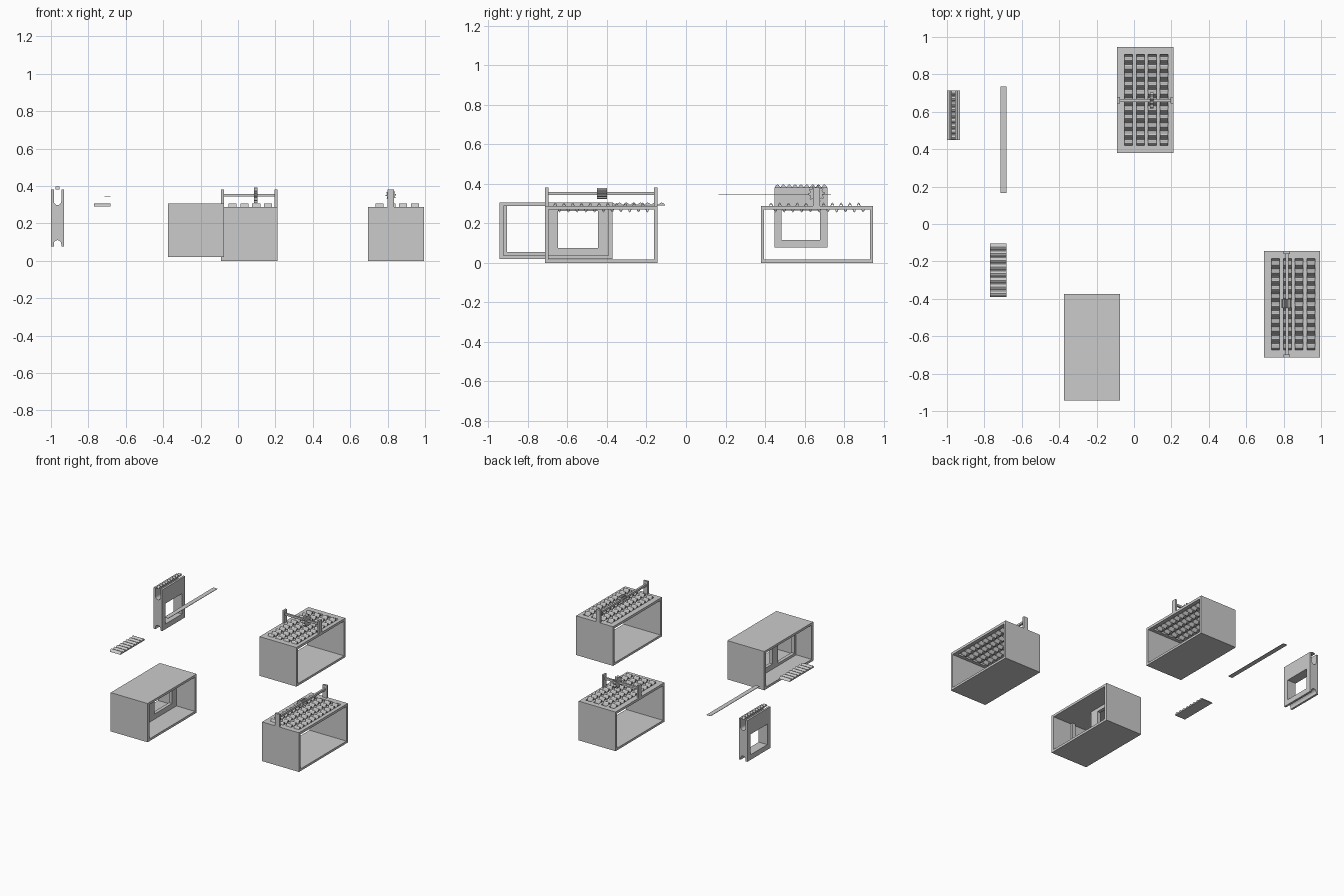
import bpy, bmesh, math

if "Cube" in bpy.data.objects:
    bpy.data.objects.remove(bpy.data.objects["Cube"])

def finish(name, bm):
    bmesh.ops.recalc_face_normals(bm, faces=bm.faces)
    me = bpy.data.meshes.new(name)
    bm.to_mesh(me)
    bm.free()
    ob = bpy.data.objects.new(name, me)
    bpy.context.collection.objects.link(ob)
    return ob

def box(bm, x0, x1, y0, y1, z0, z1):
    vs = bmesh.ops.create_cube(bm, size=1)['verts']
    for v in vs:
        v.co = ((x0 + x1) / 2 + v.co.x * (x1 - x0),
                (y0 + y1) / 2 + v.co.y * (y1 - y0),
                (z0 + z1) / 2 + v.co.z * (z1 - z0))

def boxes(name, *dims):
    bm = bmesh.new()
    for d in dims:
        box(bm, *d)
    return finish(name, bm)

def prism(bm, pts, axis, a, b):
    """Extrude a 2D profile along x (pts = y,z) or y (pts = x,z)."""
    put = (lambda p, t: (t, p[0], p[1])) if axis == 'x' else (lambda p, t: (p[0], t, p[1]))
    f = bm.faces.new([bm.verts.new(put(p, a)) for p in pts])
    ext = bmesh.ops.extrude_face_region(bm, geom=[f])['geom']
    d = put((0, 0), b - a)
    bmesh.ops.translate(bm, verts=[e for e in ext if isinstance(e, bmesh.types.BMVert)], vec=d)

def wave(bm, x0, x1, y0, y1, zc, amp, n, thick):
    """Corrugated strip running along y."""
    rows = []
    for i in range(n * 8 + 1):
        y = y0 + (y1 - y0) * i / (n * 8)
        z = zc + amp * math.sin(i * math.pi / 4)
        rows.append([bm.verts.new(c) for c in
                     ((x0, y, z + thick), (x1, y, z + thick), (x1, y, z - thick), (x0, y, z - thick))])
    for a, b in zip(rows, rows[1:]):
        for k in range(4):
            bm.faces.new((a[k], a[(k + 1) % 4], b[(k + 1) % 4], b[k]))
    bm.faces.new(rows[0])
    bm.faces.new(rows[-1][::-1])

def scallops(y0, y1, n, base, low, high):
    pts = [(y1, base), (y0, base)]
    for i in range(n):
        for k in range(5):
            pts.append((y0 + (y1 - y0) * (i + 0.08 + k * 0.21) / n,
                        low + (high - low) * math.sin(math.pi * k / 4)))
    return pts

def gear(name, axis, cu, cz, a, b, r):
    bm = bmesh.new()
    pts = []
    for i in range(40):
        t = 2 * math.pi * i / 40
        rr = r if i % 4 < 2 else r * 0.75
        pts.append((cu + rr * math.cos(t), cz + rr * math.sin(t)))
    prism(bm, pts, axis, a, b)
    return finish(name, bm)

# vented housings: tube open along x, slotted lid with corrugated vents
def housing(name, x, y):
    X, Y, w = x + 0.30, y + 0.568, 0.016
    cols = [x + 0.04 + i * 0.063 for i in range(4)]
    edges = [x] + [e for c in cols for e in (c, c + 0.043)] + [X]
    d = [(x, X, y, Y, 0, w), (x, X, y, y + w, w, 0.27), (x, X, Y - w, Y, w, 0.27),
         (x, X, y, y + 0.04, 0.27, 0.288), (x, X, Y - 0.04, Y, 0.27, 0.288)]
    d += [(edges[i], edges[i + 1], y + 0.04, Y - 0.04, 0.27, 0.288) for i in range(0, 10, 2)]
    boxes(name + "_housing", *d)
    bm = bmesh.new()
    for c in cols:
        wave(bm, c, c + 0.043, y + 0.04, Y - 0.04, 0.28, 0.021, 11, 0.004)
    finish(name + "_vents", bm)

housing("rear", -0.09, 0.379)
housing("side", 0.695, -0.713)

# gantries carrying the pinions
boxes("rear_gantry", (-0.09, -0.075, 0.643, 0.678, 0.285, 0.38),
      (0.195, 0.21, 0.643, 0.678, 0.285, 0.38),
      (-0.075, 0.195, 0.653, 0.667, 0.343, 0.358))
gear("rear_pinion", 'x', 0.66, 0.35, 0.085, 0.105, 0.043)
boxes("side_gantry", (0.80, 0.835, -0.713, -0.697, 0.285, 0.38),
      (0.80, 0.835, -0.161, -0.145, 0.285, 0.38),
      (0.81, 0.825, -0.697, -0.161, 0.343, 0.358))
gear("side_pinion", 'y', 0.8175, 0.351, -0.45, -0.40, 0.028)

# plain outer casing, open along x
x0, x1, y0, y1 = -0.375, -0.075, -0.943, -0.373
boxes("casing", (x0, x1, y0, y1, 0.02, 0.037), (x0, x1, y0, y1, 0.288, 0.305),
      (x0, x1, y0, y0 + 0.02, 0.037, 0.288), (x0, x1, y1 - 0.02, y1, 0.037, 0.288))
# window frame inside the casing
fx = (-0.25, -0.225)
boxes("casing_frame", (*fx, -0.713, -0.647, 0.037, 0.288),
      (*fx, -0.446, -0.393, 0.037, 0.288),
      (*fx, -0.647, -0.446, 0.037, 0.075), (*fx, -0.647, -0.446, 0.262, 0.288),
      (*fx, -0.923, -0.713, 0.037, 0.055), (*fx, -0.923, -0.905, 0.055, 0.288))

# sliding gate with grooved ends and a window
bm = bmesh.new()
gx0, gx1, cx, r = -1.0, -0.93, -0.965, 0.02
arc = [math.pi * i / 10 for i in range(11)]
top = [(gx0, 0.265), (gx1, 0.265), (gx1, 0.38), (cx + r, 0.38)]
top += [(cx + r * math.cos(t), 0.318 - r * math.sin(t)) for t in arc]
top += [(cx - r, 0.38), (gx0, 0.38)]
bot = [(gx0, 0.115), (gx1, 0.115), (gx1, 0.077), (cx + r, 0.077)]
bot += [(cx + r * math.cos(t), 0.09 + r * math.sin(t)) for t in arc]
bot += [(cx - r, 0.077), (gx0, 0.077)]
prism(bm, top, 'y', 0.448, 0.715)
prism(bm, bot, 'y', 0.448, 0.715)
box(bm, gx0, gx1, 0.448, 0.484, 0.115, 0.265)
box(bm, gx0, gx1, 0.679, 0.715, 0.115, 0.265)
finish("gate", bm)

# toothed rack above the gate
bm = bmesh.new()
prism(bm, scallops(0.448, 0.715, 9, 0.38, 0.385, 0.397), 'x', -0.975, -0.955)
finish("gate_rack", bm)

# loose ribbed plate and thin strip
bm = bmesh.new()
prism(bm, scallops(-0.39, -0.105, 8, 0.289, 0.295, 0.305), 'x', -0.77, -0.683)
finish("ribbed_plate", bm)
boxes("thin_strip", (-0.715, -0.682, 0.165, 0.735, 0.343, 0.346))
